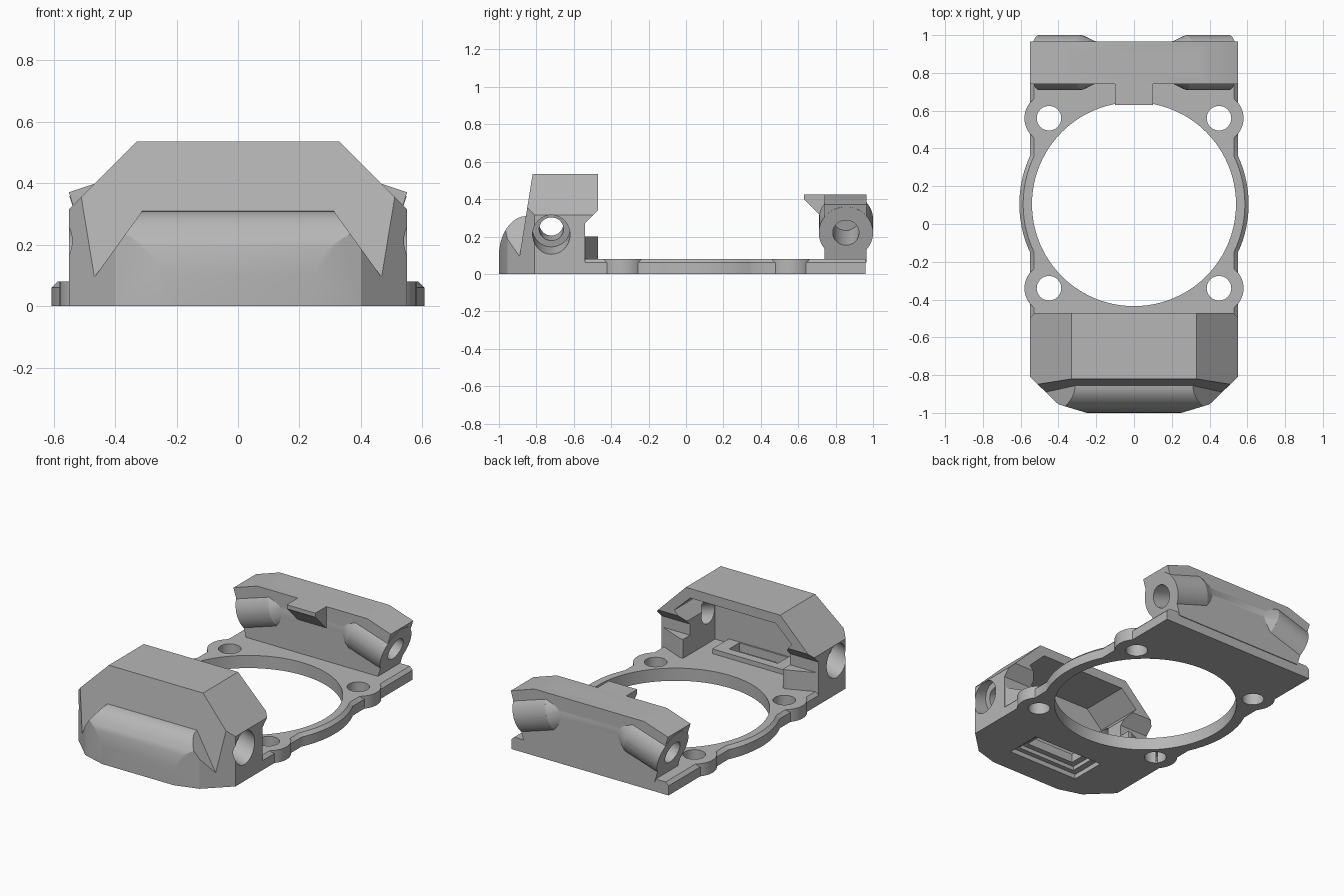
import bpy, bmesh, math
from mathutils import Vector

if "Cube" in bpy.data.objects:
    bpy.data.objects.remove(bpy.data.objects["Cube"], do_unlink=True)

grey = bpy.data.materials.new("plain grey")
grey.use_nodes = True
COLOUR = (0.47, 0.47, 0.47, 1)
grey.diffuse_color = COLOUR
grey.node_tree.nodes["Principled BSDF"].inputs["Base Color"].default_value = COLOUR


def finish(name, bm):
    bmesh.ops.recalc_face_normals(bm, faces=bm.faces)
    mesh = bpy.data.meshes.new(name)
    bm.to_mesh(mesh)
    bm.free()
    mesh.materials.append(grey)
    ob = bpy.data.objects.new(name, mesh)
    bpy.context.scene.collection.objects.link(ob)
    return ob


def prism(name, pts, axis, lo, hi):
    """Extrude a 2D outline along x, y or z."""
    def place(a, b, t):
        return {"x": (t, a, b), "y": (a, t, b), "z": (a, b, t)}[axis]
    bm = bmesh.new()
    low, high = [[bm.verts.new(place(a, b, t)) for a, b in pts] for t in (lo, hi)]
    bm.faces.new(low)
    bm.faces.new(high)
    for i in range(len(pts)):
        j = (i + 1) % len(pts)
        bm.faces.new((low[i], low[j], high[j], high[i]))
    return finish(name, bm)


def mirrored(half):
    """Close an outline given by its +x half."""
    return half + [(-a, b) for a, b in reversed(half)]


def rect(x, y0, y1):
    return mirrored([(x, y0), (x, y1)])


def rod(name, start, direction, length, r1, r2=None, sides=48):
    bm = bmesh.new()
    bmesh.ops.create_cone(bm, cap_ends=True, segments=sides, radius1=r1,
                          radius2=r1 if r2 is None else r2, depth=length)
    d = Vector(direction).normalized()
    bmesh.ops.translate(bm, verts=bm.verts, vec=(0, 0, length / 2))
    bm.transform(d.to_track_quat("Z", "Y").to_matrix().to_4x4())
    bmesh.ops.translate(bm, verts=bm.verts, vec=start)
    return finish(name, bm)


def combine(ob, other, how):
    mod = ob.modifiers.new("shape", "BOOLEAN")
    mod.operation, mod.object, mod.solver = how, other, "EXACT"
    bpy.context.view_layer.objects.active = ob
    bpy.ops.object.modifier_apply(modifier=mod.name)
    bpy.data.objects.remove(other, do_unlink=True)


def smooth(ob):
    bpy.ops.object.select_all(action="DESELECT")
    ob.select_set(True)
    bpy.context.view_layer.objects.active = ob
    bpy.ops.object.shade_smooth_by_angle(angle=math.radians(25))


UP = (0, 0, 1)
RING = (0, 0.105)

# Base plate: chamfered slab, ring and four screw lobes
plate = prism("base_plate", mirrored([(0.55, 0), (0.55, 0.06), (0.53, 0.08)]), "y", -0.545, 0.96)
combine(plate, rod("ring", (*RING, 0), UP, 0.06, 0.607, sides=96), "UNION")
combine(plate, rod("ring_top", (*RING, 0.06), UP, 0.02, 0.607, 0.587, 96), "UNION")
screws = [(s * 0.45, y) for s in (-1, 1) for y in (-0.34, 0.56)]
for x, y in screws:
    combine(plate, rod("lobe", (x, y, 0), UP, 0.08, 0.13), "UNION")
combine(plate, rod("bore", (*RING, -0.1), UP, 0.4, 0.54, sides=96), "DIFFERENCE")
for x, y in screws:
    combine(plate, rod("screw_hole", (x, y, -0.1), UP, 0.4, 0.065), "DIFFERENCE")
smooth(plate)

# Front hood: side profile trimmed by its front and plan outlines
hood = prism("front_hood", [(-0.905, 0), (-0.82, 0.535), (-0.47, 0.535), (-0.47, 0.34),
                            (-0.54, 0.27), (-0.54, 0)], "x", -0.7, 0.7)
combine(hood, prism("front_outline", mirrored([(0.55, -0.1), (0.55, 0.315), (0.33, 0.535),
                                               (0.33, 0.6)]), "y", -1.2, 0), "INTERSECT")
PLAN = mirrored([(0.25, -1), (0.4, -0.955), (0.55, -0.81), (0.55, -0.3)])
combine(hood, prism("plan_outline", PLAN, "z", -0.1, 0.8), "INTERSECT")

# Hollow inside, open to the back
combine(hood, prism("cavity", mirrored([(0.35, 0.08), (0.35, 0.3), (0.41, 0.37), (0.3, 0.475)]),
                    "y", -0.79, -0.3), "DIFFERENCE")
# Stepped window through the floor
for half, y0, y1, top in ((0.25, -0.84, -0.61, 0.03), (0.21, -0.81, -0.64, 0.055),
                          (0.17, -0.775, -0.675, 0.2)):
    combine(hood, prism("window", rect(half, y0, y1), "z", -0.1, top), "DIFFERENCE")

# Slanted screw sockets in both cheeks
for s in (-1, 1):
    inward = Vector((-s * 0.953, 0, 0.302))
    mouth = Vector((s * 0.55, -0.72, 0.21))
    combine(hood, rod("socket", mouth - inward * 0.1, inward, 0.2, 0.1), "DIFFERENCE")
    combine(hood, rod("socket_bore", mouth, inward, 0.36, 0.065), "DIFFERENCE")
smooth(hood)

# Raised rim around the window inside the hood
rim = prism("window_rim", rect(0.25, -0.785, -0.62), "z", 0.07, 0.11)
combine(rim, prism("rim_hole", rect(0.17, -0.775, -0.675), "z", 0, 0.3), "DIFFERENCE")

# Buttresses at the back of the hood cheeks
for s, side in ((1, "left"), (-1, "right")):
    prism(side + "_buttress", [(s * 0.55, -0.545), (s * 0.37, -0.47), (s * 0.35, -0.47),
                               (s * 0.35, -0.56)], "z", 0.05, 0.2)

# Rounded nose
arc = [(-0.85 - 0.15 * math.cos(a), 0.1 + 0.21 * math.sin(a))
       for a in (math.radians(9 * i) for i in range(11))]
nose = prism("nose", [(-0.85, 0), (-1, 0)] + arc, "x", -0.7, 0.7)
combine(nose, prism("nose_front", mirrored([(0.6, -0.09), (0.47, 0.09), (0.31, 0.312),
                                            (0.31, 0.5)]), "y", -1.2, 0), "INTERSECT")
combine(nose, prism("nose_plan", PLAN, "z", -0.1, 0.8), "INTERSECT")
smooth(nose)

# Rear block with slanted ends
block = prism("rear_block", mirrored([(0.455, 0.06), (0.55, 0.37), (0.385, 0.425)]),
              "y", 0.74, 0.965)
# Slanted barrels swelling out of the block, trimmed at its top
for s in (-1, 1):
    inward = Vector((-s * 0.953, 0, 0.302))
    end = Vector((s * 0.505, 0.855, 0.22))
    barrel = rod("barrel", end, inward, 0.24, 0.145)
    combine(barrel, rod("barrel_taper", end + inward * 0.24, inward, 0.1, 0.145, 0.1), "UNION")
    combine(barrel, prism("trim", rect(0.8, 0.5, 1.2), "z", 0.06, 0.425), "INTERSECT")
    combine(block, barrel, "UNION")
for s in (-1, 1):
    inward = Vector((-s * 0.953, 0, 0.302))
    end = Vector((s * 0.505, 0.855, 0.22))
    combine(block, rod("barrel_hole", end - inward * 0.1, inward, 0.36, 0.07), "DIFFERENCE")
smooth(block)

# Small hook on the rear block
prism("rear_hook", [(0.745, 0.425), (0.63, 0.425), (0.63, 0.4), (0.745, 0.285)], "x", -0.1, 0.1)
